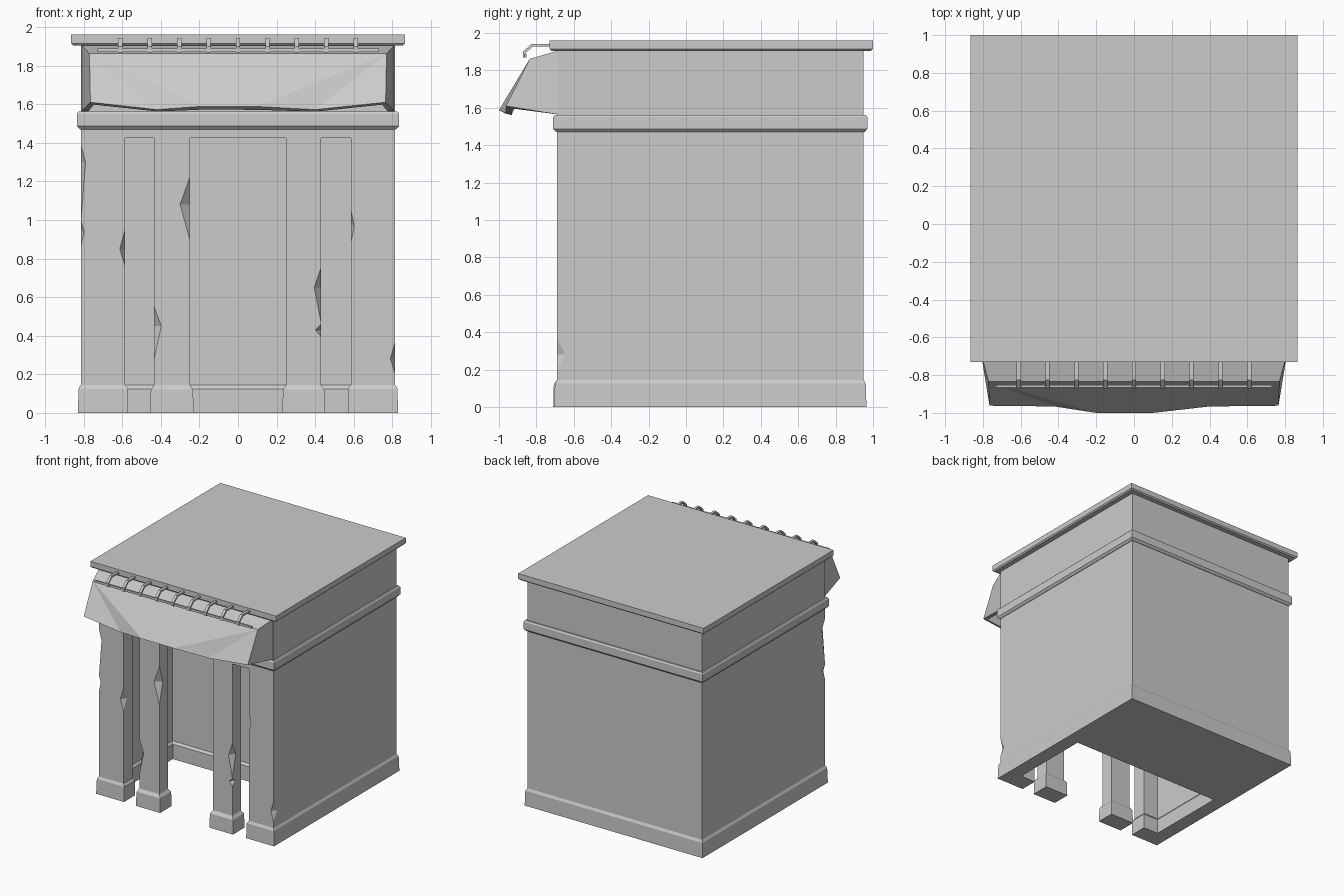
import bpy, bmesh
from mathutils import Vector

if "Cube" in bpy.data.objects:
    bpy.data.objects.remove(bpy.data.objects["Cube"])


def make_object(name, verts, faces):
    mesh = bpy.data.meshes.new(name)
    mesh.from_pydata(verts, [], faces)
    obj = bpy.data.objects.new(name, mesh)
    bpy.context.collection.objects.link(obj)
    return obj


def offset_poly(poly, d):
    """Mitred outward offset of a right-angled or general CCW polygon."""
    out = []
    for i, p in enumerate(poly):
        p0, p1, p2 = Vector(poly[i - 1]), Vector(p), Vector(poly[(i + 1) % len(poly)])
        a, b = (p1 - p0).normalized(), (p2 - p1).normalized()
        n1, n2 = Vector((a.y, -a.x)), Vector((b.y, -b.x))
        out.append(p1 + (n1 + n2) * (d / (1 + n1.dot(n2))))
    return out


def loft(name, poly, rings, along_x=False):
    """Stack offset copies of a CCW footprint; rings are (offset, height)."""
    verts, n = [], len(poly)
    for d, h in rings:
        for p in offset_poly(poly, d):
            verts.append((h, p.x, p.y) if along_x else (p.x, p.y, h))
    faces = [tuple(reversed(range(n)))]
    for r in range(len(rings) - 1):
        for i in range(n):
            j = (i + 1) % n
            faces.append((r * n + i, r * n + j, (r + 1) * n + j, (r + 1) * n + i))
    faces.append(tuple(range((len(rings) - 1) * n, len(rings) * n)))
    return make_object(name, verts, faces)


def rect(x0, x1, y0, y1):
    return [(x0, y0), (x1, y0), (x1, y1), (x0, y1)]


def cut(obj, cutter):
    mod = obj.modifiers.new("cut", 'BOOLEAN')
    mod.operation, mod.solver, mod.object = 'DIFFERENCE', 'EXACT', cutter
    bpy.context.view_layer.objects.active = obj
    bpy.ops.object.modifier_apply(modifier=mod.name)


FRONT, BACK, HALF = -0.69, 0.95, 0.815
outer = rect(-HALF, HALF, FRONT, BACK)

# Main building with flared plinth
body = loft("building_body", outer, [(0.015, 0), (0.011, 0.125), (0, 0.145), (0, 1.92)])

# Porch void, narrower at the plinth
void_poly = [(-0.585, -0.9), (0.585, -0.9), (0.585, -0.57), (0.725, -0.57),
             (0.725, 0.16), (-0.725, 0.16), (-0.725, -0.57), (-0.585, -0.57)]
void = loft("porch_void", void_poly, [(-0.015, -0.05), (-0.015, 0.125), (0, 0.145), (0, 1.425)])
cut(body, void)

# Two free-standing front pillars
pillars = []
for side, (x0, x1) in (("left", (-0.435, -0.25)), ("right", (0.25, 0.43))):
    pillars.append(loft("front_pillar_" + side, rect(x0, x1, FRONT, -0.575),
                        [(0.02, 0), (0.017, 0.12), (0, 0.145), (0, 1.43)]))

# Chips knocked out of pillar edges: edge x, low z, middle z, high z, depth in x
chips = [(0, -0.815, 0.98, 1.30, 1.39, 0.025), (0, -0.815, 0.86, 0.94, 1.0, 0.018),
         (0, -0.585, 0.76, 0.85, 0.95, -0.028), (1, -0.435, 0.28, 0.45, 0.55, 0.038),
         (1, -0.25, 0.90, 1.08, 1.22, -0.05), (2, 0.43, 0.47, 0.65, 0.75, -0.035),
         (2, 0.43, 0.395, 0.43, 0.46, -0.028), (0, 0.585, 0.88, 0.97, 1.05, 0.018),
         (0, 0.815, 0.20, 0.28, 0.37, -0.025)]
targets = [body] + pillars
helpers = [void]
for t, x, lo, mid, hi, d in chips:
    verts = [(x, FRONT, lo), (x + d, FRONT, mid), (x, FRONT + 0.045, mid),
             (x - d, FRONT - 0.045, mid), (x, FRONT, hi)]
    chip = make_object("chip_cutter", verts,
                       [(0, 1, 2), (0, 2, 3), (0, 3, 1), (4, 2, 1), (4, 3, 2), (4, 1, 3)])
    bm = bmesh.new()
    bm.from_mesh(chip.data)
    bmesh.ops.recalc_face_normals(bm, faces=bm.faces)
    bm.to_mesh(chip.data)
    bm.free()
    cut(targets[t], chip)
    helpers.append(chip)
for h in helpers:
    bpy.data.objects.remove(h)

# Cornice band and flat roof slab, both chamfered below
loft("cornice_band", outer, [(-0.02, 1.47), (0.004, 1.47), (0.02, 1.487),
                             (0.02, 1.55), (0.012, 1.562), (-0.02, 1.562)])
loft("roof_slab", rect(-0.865, 0.865, -0.73, 1.0), [(-0.01, 1.905), (0, 1.915), (0, 1.96)])

# Hollow awning with a bowed lower lip
lip = [(-0.765, -0.962, 1.61), (-0.42, -0.966, 1.572), (-0.2, -1.0, 1.588),
       (0.1, -1.0, 1.588), (0.4, -0.966, 1.572), (0.765, -0.962, 1.61)]
verts = [(-0.81, -0.685, 1.905), (-0.77, -0.835, 1.862), (0.77, -0.835, 1.862),
         (0.81, -0.685, 1.905), (-0.81, -0.685, 1.565), (0.81, -0.685, 1.565)] + lip
faces = [(0, 1, 2, 3), (0, 4, 6, 1), (3, 2, 11, 5), (1, 6, 7), (1, 7, 8),
         (1, 8, 2), (2, 8, 9), (2, 9, 10), (2, 10, 11)]
awning = make_object("awning", verts, faces)
solid = awning.modifiers.new("thickness", 'SOLIDIFY')
solid.thickness, solid.offset = 0.035, -1

# Row of bent brackets holding a thin rail
hook = [(-0.72, 1.942), (-0.825, 1.942), (-0.872, 1.9), (-0.872, 1.868), (-0.857, 1.868),
        (-0.857, 1.894), (-0.82, 1.927), (-0.72, 1.927)]
for i in range(9):
    x = -0.61 + i * 0.1525
    loft(f"awning_bracket_{i + 1}", hook, [(0, x - 0.011), (0, x + 0.011)], along_x=True)
loft("awning_rail", rect(-0.866, -0.852, 1.87, 1.888), [(0, -0.73), (0, 0.73)], along_x=True)
